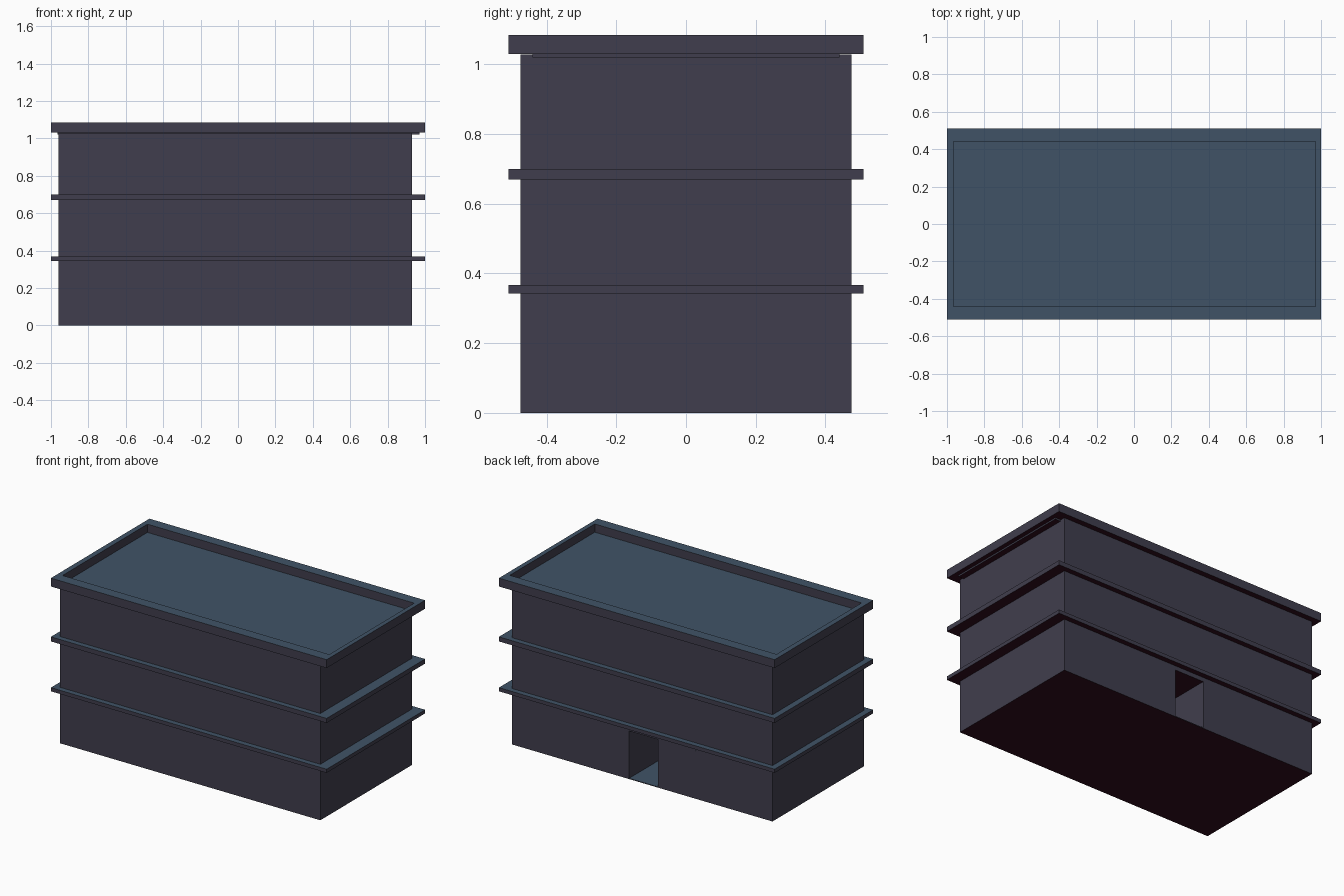
import bpy, bmesh

if "Cube" in bpy.data.objects:
    bpy.data.objects.remove(bpy.data.objects["Cube"])


def make_mat(name, rgb):
    m = bpy.data.materials.new(name)
    m.diffuse_color = (*rgb, 1)
    m.use_nodes = True
    m.node_tree.nodes["Principled BSDF"].inputs["Base Color"].default_value = m.diffuse_color
    return m


MATS = [make_mat("slate wall", (0.051, 0.048, 0.075)),
        make_mat("blue grey top", (0.051, 0.086, 0.134)),
        make_mat("dark maroon underside", (0.028, 0.004, 0.012))]


def finish(name, bm):
    """Orient faces and colour them by direction: sides, tops, undersides."""
    bmesh.ops.recalc_face_normals(bm, faces=bm.faces)
    bm.normal_update()
    for f in bm.faces:
        f.material_index = 1 if f.normal.z > 0.5 else 2 if f.normal.z < -0.5 else 0
    me = bpy.data.meshes.new(name)
    bm.to_mesh(me)
    bm.free()
    for m in MATS:
        me.materials.append(m)
    ob = bpy.data.objects.new(name, me)
    bpy.context.collection.objects.link(ob)
    return ob


def prism(name, pts, z0, z1):
    """Extrude a plan outline between two heights."""
    bm = bmesh.new()
    face = bm.faces.new([bm.verts.new((x, y, z0)) for x, y in pts])
    res = bmesh.ops.extrude_face_region(bm, geom=[face], use_keep_orig=True)
    for v in res["geom"]:
        if isinstance(v, bmesh.types.BMVert):
            v.co.z = z1
    return finish(name, bm)


def rect(x0, x1, y):
    return [(x0, -y), (x1, -y), (x1, y), (x0, y)]


def ring(name, outer, inner, z0, z1):
    """Rectangular frame with an open centre."""
    bm = bmesh.new()
    loops = [[bm.verts.new((x, y, z)) for x, y in p]
             for p, z in ((outer, z0), (outer, z1), (inner, z1), (inner, z0))]
    for a in range(4):
        la, lb = loops[a], loops[(a + 1) % 4]
        for i in range(4):
            j = (i + 1) % 4
            bm.faces.new((la[i], la[j], lb[j], lb[i]))
    return finish(name, bm)


X0, X1, Y = -0.96, 0.93, 0.475       # wall outline
D0, D1, DEPTH, DTOP = -0.13, 0.08, 0.40, 0.315   # rear doorway

# Ground floor with a deep doorway in the back wall
prism("ground_floor", [(X0, -Y), (X1, -Y), (X1, Y), (D1, Y), (D1, Y - DEPTH),
                       (D0, Y - DEPTH), (D0, Y), (X0, Y)], 0, DTOP)
prism("door_floor", [(D0, Y - DEPTH), (D1, Y - DEPTH), (D1, Y), (D0, Y)], 0, 0.005)
prism("door_lintel", rect(X0, X1, Y), DTOP, 0.343)

# Upper storeys
prism("middle_floor", rect(X0, X1, Y), 0.367, 0.67)
prism("upper_floor", rect(X0, X1, Y), 0.70, 1.028)

# Projecting slabs between storeys
for name, z0, z1 in (("lower_ledge", 0.343, 0.367), ("upper_ledge", 0.67, 0.70)):
    prism(name, rect(-1, 1, 0.51), z0, z1)

# Roof deck and parapet
prism("roof_deck", rect(-0.965, 0.97, 0.44), 1.02, 1.031)
ring("parapet", rect(-1, 1, 0.51), rect(-0.965, 0.97, 0.44), 1.03, 1.085)
